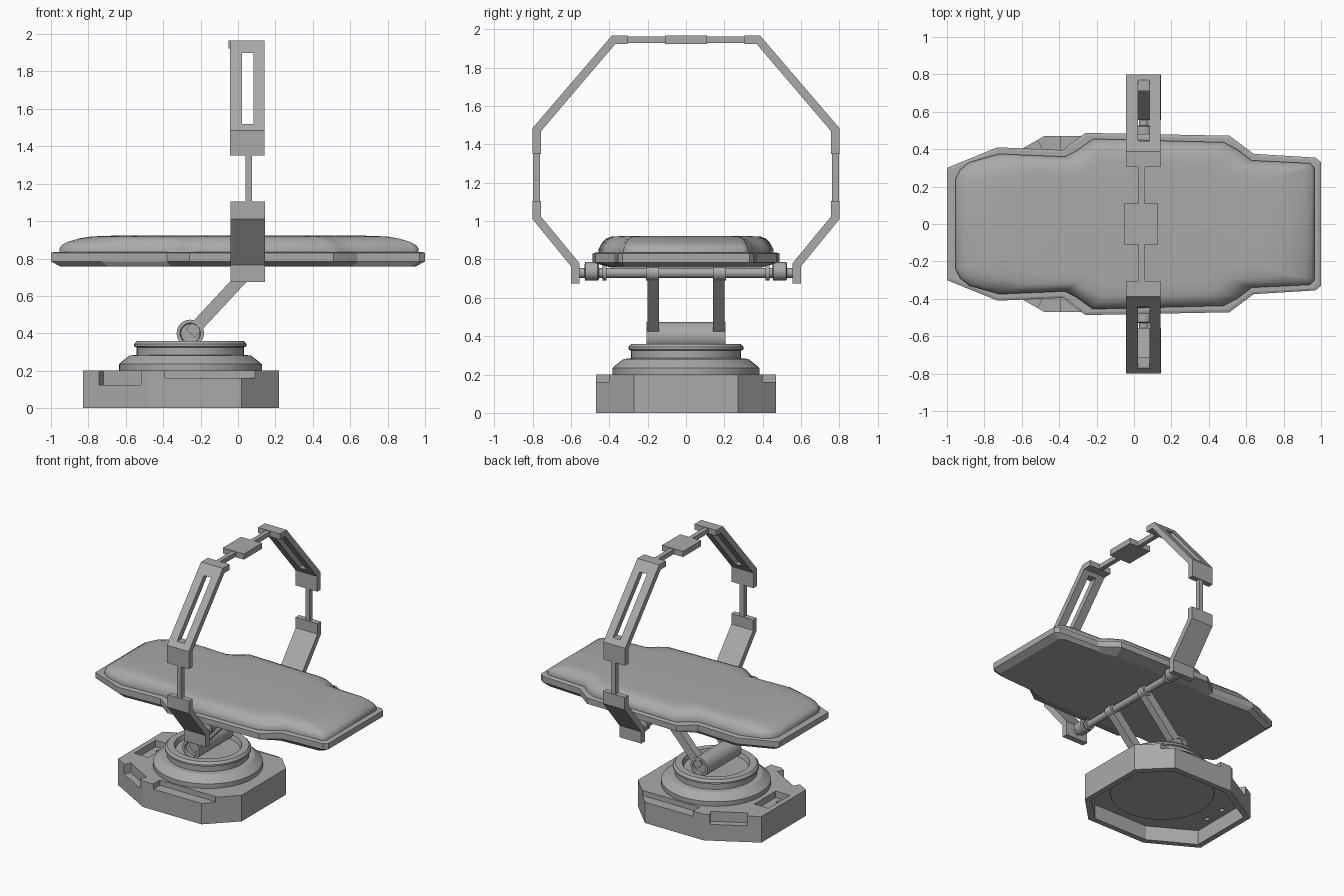
import bpy, bmesh, math
from mathutils import Vector, Matrix

if "Cube" in bpy.data.objects:
    bpy.data.objects.remove(bpy.data.objects["Cube"], do_unlink=True)

grey = bpy.data.materials.new("plain grey")
COLOUR = (0.4, 0.4, 0.4, 1)
grey.diffuse_color = COLOUR
grey.use_nodes = True
grey.node_tree.nodes["Principled BSDF"].inputs["Base Color"].default_value = COLOUR


def loft(name, rings, smooth=None):
    """Skin equal-sized rings of points and cap both ends."""
    bm = bmesh.new()
    loops = [[bm.verts.new(p) for p in ring] for ring in rings]
    n = len(loops[0])
    for a, b in zip(loops, loops[1:]):
        for i in range(n):
            j = (i + 1) % n
            bm.faces.new((a[i], a[j], b[j], b[i]))
    bm.faces.new(loops[0][::-1])
    bm.faces.new(loops[-1])
    bmesh.ops.recalc_face_normals(bm, faces=bm.faces)
    mesh = bpy.data.meshes.new(name)
    bm.to_mesh(mesh)
    bm.free()
    mesh.materials.append(grey)
    obj = bpy.data.objects.new(name, mesh)
    bpy.context.collection.objects.link(obj)
    if smooth:
        activate(obj)
        bpy.ops.object.shade_smooth_by_angle(angle=math.radians(smooth))
    return obj


def activate(obj):
    bpy.ops.object.select_all(action="DESELECT")
    obj.select_set(True)
    bpy.context.view_layer.objects.active = obj


def lathe(name, profile, centre, axis="Z", sides=40):
    """Turn (radius, height) pairs about an axis through centre."""
    turn = Matrix.Rotation(math.radians(-90), 3, "X") if axis == "Y" else Matrix.Identity(3)
    angles = [math.tau * i / sides for i in range(sides)]
    return loft(name, [[Vector(centre) + turn @ Vector((r * math.cos(a), r * math.sin(a), h))
                        for a in angles] for r, h in profile], 30)


def slab(name, outline, x0, x1):
    """Extrude a y-z outline along x."""
    return loft(name, [[(x, y, z) for y, z in outline] for x in (x0, x1)])


def box(name, x, y, z, angle=0):
    """Box from ranges, turned about its own vertical axis."""
    c = Vector((sum(x) / 2, sum(y) / 2, 0))
    turn = Matrix.Rotation(angle, 3, "Z")
    corners = [(x[0], y[0]), (x[1], y[0]), (x[1], y[1]), (x[0], y[1])]
    return loft(name, [[c + turn @ (Vector((u, v, h)) - c) for u, v in corners] for h in z])


def cut(obj, cutter):
    """Subtract a cutter and discard it."""
    cutter.hide_render = True
    mod = obj.modifiers.new("cut", "BOOLEAN")
    mod.operation, mod.object, mod.solver = "DIFFERENCE", cutter, "EXACT"
    activate(obj)
    bpy.ops.object.modifier_apply(modifier=mod.name)
    bpy.data.objects.remove(cutter, do_unlink=True)


def mirrored(half):
    return half + [(x, -y) for x, y in reversed(half)]


def fitted(outline, cx, sx, sy, z):
    return [(cx + (x - cx) * sx, y * sy, z) for x, y in outline]


# Octagonal foot, hollow underneath with notched edges
foot = mirrored([(-0.83, 0.27), (-0.48, 0.47), (0.02, 0.47), (0.22, 0.27)])
base = loft("base", [fitted(foot, 0, 1, 1, z) for z in (0, 0.2)])
cut(base, loft("cavity", [fitted(foot, -0.3, 0.92, 0.91, z) for z in (-0.1, 0.11)]))
for s in (-1, 1):
    cut(base, box("ledge", (-0.39, 0.09), sorted((s * 0.39, s * 0.6)), (0.16, 0.3)))
    cut(base, box("notch", (-0.77, -0.51), sorted((s * 0.33, s * 0.47)), (0.125, 0.3),
                  s * math.radians(29.7)))
cut(base, box("pocket", (-0.79, -0.67), (-0.13, 0.13), (0.15, 0.3)))
for s in (-1, 1):
    cut(base, lathe("bolt_hole", [(0.018, 0), (0.018, 0.3)], (-0.73, s * 0.08, 0), sides=12))

# Stepped turntable with a dished top
PIVOT_X = -0.255
lathe("turntable", [(0.36, 0.1), (0.382, 0.16), (0.382, 0.235), (0.365, 0.25), (0.325, 0.281),
                    (0.287, 0.285), (0.287, 0.325), (0.3, 0.33), (0.3, 0.343), (0.285, 0.36),
                    (0.235, 0.36), (0.225, 0.325)], (PIVOT_X, 0, 0), sides=48)

# Hinge barrel with recessed ends
lathe("hinge_barrel", [(0.05, -0.19), (0.055, -0.205), (0.073, -0.205),
                       (0.073, 0.205), (0.055, 0.205), (0.05, 0.19)],
      (PIVOT_X, 0, 0.4), "Y", 32)

# Pair of slanted lifting arms
ROD_X, ROD_Z = 0.052, 0.73
low, high = Vector((PIVOT_X, 0, 0.4)), Vector((ROD_X, 0, ROD_Z))
along = (high - low).normalized()
side = Vector((-along.z, 0, along.x)) * 0.033
for s, word in ((-1, "front"), (1, "back")):
    loft(word + "_lift_arm", [[p + Vector((0, s * y, 0)) for p in
                               (low - side, high - side, high + side, low + side)]
                              for y in (0.142, 0.2)])

# Cross rod and its collars
lathe("cross_rod", [(0.026, -0.57), (0.026, 0.57)], (ROD_X, 0, ROD_Z), "Y", 20)
for s, word in ((-1, "front"), (1, "back")):
    lathe(word + "_arm_collar", [(0.041, -0.033), (0.041, 0.033)],
          (ROD_X, s * 0.175, ROD_Z), "Y", 20)
    lathe(word + "_end_collar", [(0.03, -0.04), (0.049, -0.035), (0.049, 0.03), (0.04, 0.037)],
          (ROD_X, s * 0.49, 0.738), "Y", 20)
    lathe(word + "_thin_collar", [(0.04, -0.01), (0.04, 0.01)],
          (ROD_X, s * 0.425, ROD_Z), "Y", 20)

# Bed frame with a tapered underside
plan = mirrored([(-1, 0.30), (-0.73, 0.41), (-0.38, 0.395), (-0.26, 0.487), (0.51, 0.472),
                 (0.64, 0.375), (0.97, 0.355), (1, 0.33)])
under = [(x * 0.95, math.copysign(min(abs(y) * 0.95, 0.39), y), 0.757) for x, y in plan]
loft("bed_frame", [under, fitted(plan, 0, 1, 1, 0.785), fitted(plan, 0, 1, 1, 0.83),
                   fitted(plan, 0, 0.985, 0.97, 0.835)])

# Padded mattress, rounded over at the rim
pad = mirrored([(-0.955, 0.24), (-0.93, 0.29), (-0.88, 0.33), (-0.72, 0.375), (-0.37, 0.36),
                (-0.31, 0.39), (-0.22, 0.455), (0.48, 0.437), (0.55, 0.4), (0.63, 0.34),
                (0.94, 0.325), (0.965, 0.3)])
loft("mattress", [fitted(pad, 0, sx, sy, z) for sx, sy, z in
                  ((1, 1, 0.82), (1, 1, 0.855), (0.985, 0.98, 0.873), (0.95, 0.955, 0.89),
                   (0.89, 0.92, 0.907), (0.82, 0.86, 0.918), (0.7, 0.72, 0.922))], 50)

# Octagonal arch: wide brackets joined by narrow bars
X0, X1 = -0.04, 0.145
for s, word in ((-1, "front"), (1, "back")):
    lower = [(0.555, 0.675), (0.6, 0.675), (0.6, 0.765), (0.8, 1.01), (0.8, 1.105),
             (0.757, 1.105), (0.757, 1.025), (0.555, 0.78)]
    upper = [(0.8, 1.35), (0.8, 1.484), (0.387, 1.966), (0.305, 1.966),
             (0.305, 1.923), (0.368, 1.923), (0.757, 1.467), (0.757, 1.35)]
    slab(word + "_lower_bracket", [(s * y, z) for y, z in lower], X0, X1)
    top = slab(word + "_upper_bracket", [(s * y, z) for y, z in upper], X0 - 0.003, X1 - 0.003)
    cut(top, box("slot", (0.021, 0.083), sorted((s * 0.38, s * 0.79)), (1.52, 1.9)))
    box(word + "_upright_bar", (0.041, 0.076), sorted((s * 0.76, s * 0.797)), (1.1, 1.36))
    box(word + "_top_bar", (0.024, 0.058), sorted((s * 0.1, s * 0.31)), (1.927, 1.962))
box("top_plate", (-0.052, 0.127), (-0.11, 0.11), (1.923, 1.966))
